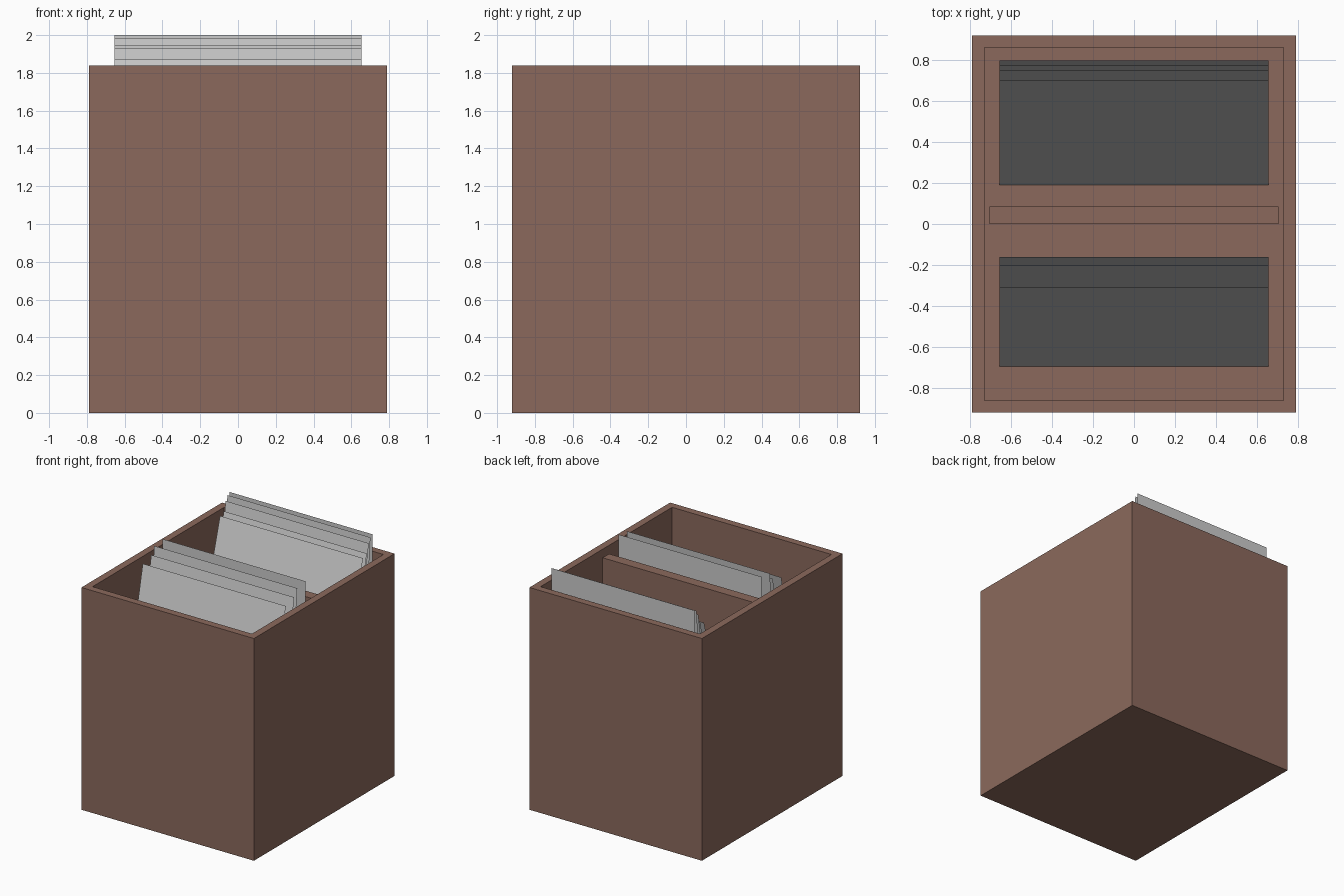
import bpy, bmesh

if "Cube" in bpy.data.objects:
    bpy.data.objects.remove(bpy.data.objects["Cube"])

W, D, H, T = 1.58, 1.84, 1.84, 0.085   # outer size and wall thickness


def material(name, color):
    m = bpy.data.materials.new(name)
    m.diffuse_color = (*color, 1)
    m.use_nodes = True
    m.node_tree.nodes["Principled BSDF"].inputs["Base Color"].default_value = m.diffuse_color
    return m


brown = material("brown_wood", (0.258, 0.141, 0.107))
grey = material("light_grey_card", (0.604, 0.604, 0.604))


def finish(bm, name, mat):
    me = bpy.data.meshes.new(name)
    bmesh.ops.recalc_face_normals(bm, faces=bm.faces)
    bm.to_mesh(me)
    bm.free()
    ob = bpy.data.objects.new(name, me)
    ob.data.materials.append(mat)
    bpy.context.collection.objects.link(ob)
    return ob


def block(size, center):
    bm = bmesh.new()
    bmesh.ops.create_cube(bm, size=1)
    bmesh.ops.scale(bm, vec=size, verts=bm.verts)
    bmesh.ops.translate(bm, vec=center, verts=bm.verts)
    return bm


# Open box: inset the top, then push the inner face down to the floor
bm = block((W, D, H), (0, 0, H / 2))
top = max(bm.faces, key=lambda f: f.calc_center_median().z)
bmesh.ops.inset_individual(bm, faces=[top], thickness=T)
res = bmesh.ops.extrude_face_region(bm, geom=[top])
bmesh.ops.translate(bm, vec=(0, 0, T - H),
                    verts=[g for g in res["geom"] if isinstance(g, bmesh.types.BMVert)])
if top.is_valid:
    bmesh.ops.delete(bm, geom=[top], context='FACES_ONLY')
finish(bm, "box", brown)

# Divider, slightly lower than the rim
finish(block((W - 2 * T, T, 1.79 - T), (0, T / 2, (1.79 + T) / 2)), "divider", brown)


# Card sleeves leaning back: (bottom y, top y, top z)
def sleeve(name, y0, y1, z1, half=0.655):
    bm = bmesh.new()
    z0 = T + 0.005
    bm.faces.new([bm.verts.new(p) for p in
                  ((-half, y0, z0), (half, y0, z0), (half, y1, z1), (-half, y1, z1))])
    bm.normal_update()
    me = bpy.data.meshes.new(name)
    bm.to_mesh(me)
    bm.free()
    ob = bpy.data.objects.new(name, me)
    me.materials.append(grey)
    bpy.context.collection.objects.link(ob)


bins = {
    "front_sleeve": [(-0.695, -0.31, 1.84), (-0.50, -0.20, 1.87),
                     (-0.33, -0.16, 1.93), (-0.05, -0.05, 1.945)],
    "back_sleeve": [(0.19, 0.70, 1.85), (0.32, 0.75, 1.87), (0.47, 0.775, 1.945),
                    (0.64, 0.797, 1.985), (0.825, 0.825, 2.0)],
}
for name, rows in bins.items():
    for i, row in enumerate(rows, 1):
        sleeve(f"{name}_{i}", *row)
